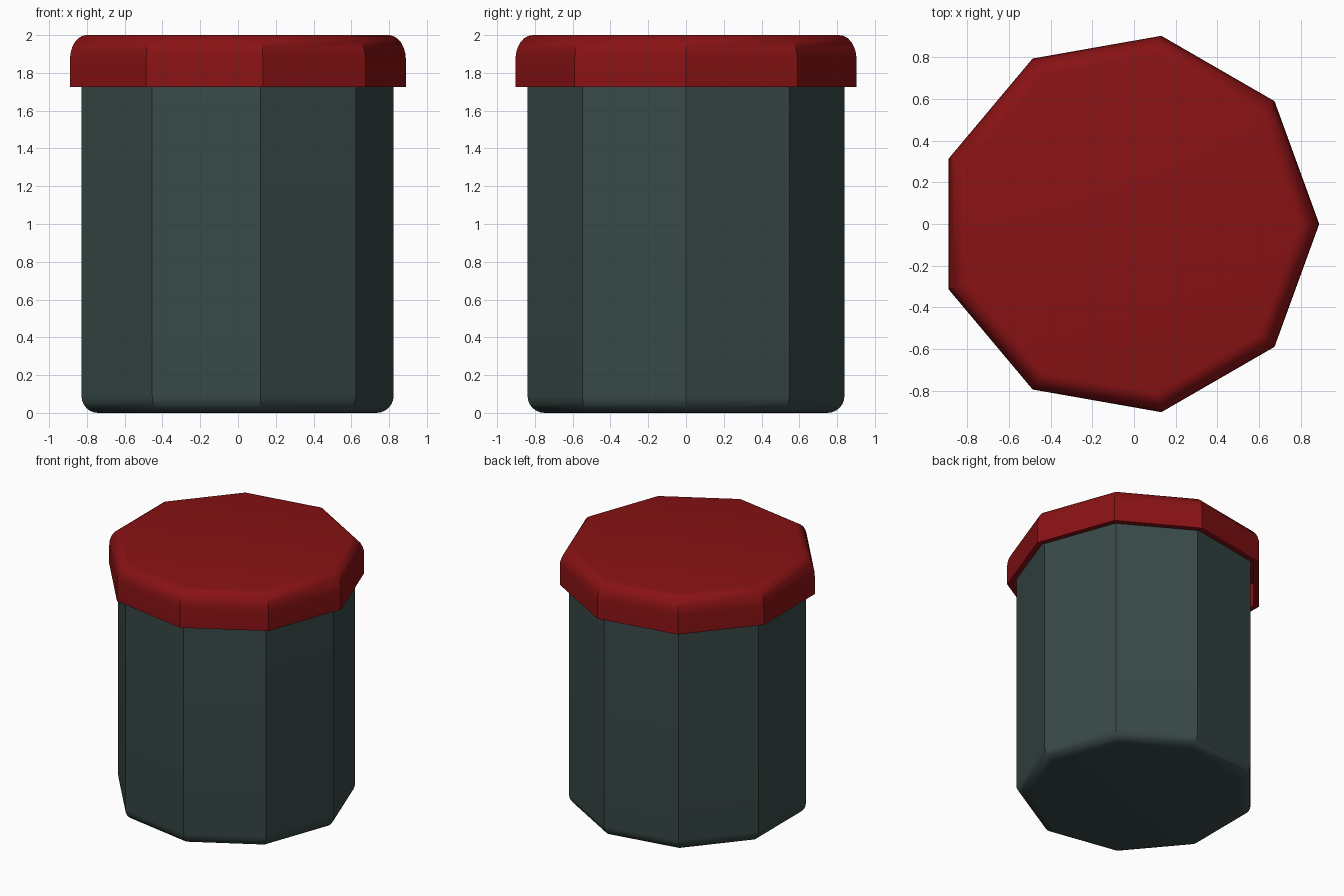
import bpy
import bmesh
import math

if "Cube" in bpy.data.objects:
    bpy.data.objects.remove(bpy.data.objects["Cube"])

SIDES = 9
CENTRE_X = -0.028


def arc(r_out, z_side, r_in, z_flat, steps=6):
    """Elliptic quarter round from the vertical side to the flat end."""
    pts = []
    for i in range(steps + 1):
        a = math.pi / 2 * i / steps
        pts.append((r_in + (r_out - r_in) * math.cos(a),
                    z_side + (z_flat - z_side) * math.sin(a)))
    return pts


def nine_sided(name, profile, colour):
    """Sweep a (radius, z) profile round a nine-sided ring, capped at both ends."""
    bm = bmesh.new()
    rings = []
    for r, z in profile:
        rings.append([bm.verts.new((CENTRE_X + r * math.cos(2 * math.pi * i / SIDES),
                                    r * math.sin(2 * math.pi * i / SIDES), z))
                      for i in range(SIDES)])
    for a, b in zip(rings, rings[1:]):
        for i in range(SIDES):
            j = (i + 1) % SIDES
            bm.faces.new((a[i], a[j], b[j], b[i]))
    bm.faces.new(rings[0])
    bm.faces.new(rings[-1])
    bmesh.ops.recalc_face_normals(bm, faces=bm.faces)
    mesh = bpy.data.meshes.new(name)
    bm.to_mesh(mesh)
    bm.free()
    obj = bpy.data.objects.new(name, mesh)
    bpy.context.collection.objects.link(obj)
    mat = bpy.data.materials.new(name + "_paint")
    mat.diffuse_color = colour
    mat.use_nodes = True
    mat.node_tree.nodes["Principled BSDF"].inputs["Base Color"].default_value = mat.diffuse_color
    mesh.materials.append(mat)
    bpy.ops.object.select_all(action='DESELECT')
    obj.select_set(True)
    bpy.context.view_layer.objects.active = obj
    bpy.ops.object.shade_smooth_by_angle(angle=math.radians(30))
    return obj


# jar body with a rounded bottom edge, reaching up inside the lid
nine_sided("jar_body",
           arc(0.852, 0.09, 0.76, 0.0)[::-1] + [(0.852, 1.90)],
           (0.04, 0.068, 0.064, 1))

# hollow lid with a rounded top edge and a thin overhanging rim
nine_sided("lid",
           [(0.875, 1.91), (0.875, 1.725), (0.917, 1.725)]
           + arc(0.917, 1.87, 0.825, 2.0),
           (0.25, 0.006, 0.007, 1))
